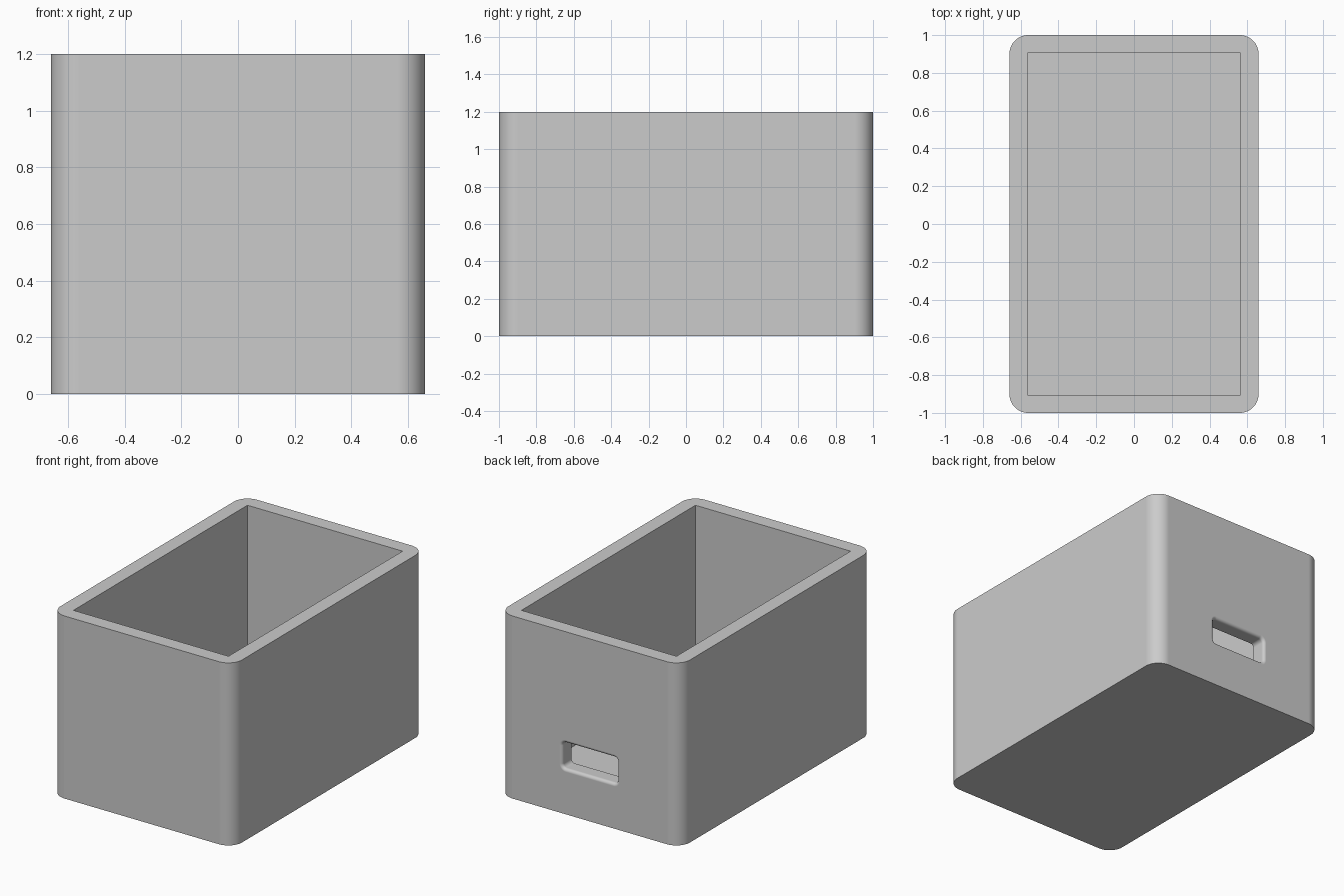
import bpy, bmesh
from math import sin, cos, pi

default = bpy.data.objects.get("Cube")
if default:
    bpy.data.objects.remove(default, do_unlink=True)

WIDTH, DEPTH, HEIGHT = 1.32, 2.0, 1.2
WALL, FLOOR, CORNER = 0.096, 0.1, 0.1

grey = bpy.data.materials.new("plain_grey")
grey.use_nodes = True
colour = (0.6, 0.6, 0.6, 1)
grey.diffuse_color = colour
grey.node_tree.nodes["Principled BSDF"].inputs["Base Color"].default_value = colour


def rounded_rect(w, h, r, steps=8):
    """Counter-clockwise outline of a rectangle with round corners."""
    pts = []
    for i, (sx, sy) in enumerate(((1, 1), (-1, 1), (-1, -1), (1, -1))):
        for k in range(steps + 1):
            a = (i + k / steps) * pi / 2
            pts.append((sx * (w / 2 - r) + r * cos(a), sy * (h / 2 - r) + r * sin(a)))
    return pts


def loft(name, rings):
    """Closed solid through a series of matching rings."""
    bm = bmesh.new()
    loops = [[bm.verts.new(p) for p in ring] for ring in rings]
    for a, b in zip(loops, loops[1:]):
        for i in range(len(a)):
            j = (i + 1) % len(a)
            bm.faces.new((a[i], a[j], b[j], b[i]))
    bm.faces.new(loops[0])
    bm.faces.new(loops[-1])
    bmesh.ops.recalc_face_normals(bm, faces=bm.faces)
    mesh = bpy.data.meshes.new(name)
    bm.to_mesh(mesh)
    bm.free()
    mesh.materials.append(grey)
    obj = bpy.data.objects.new(name, mesh)
    bpy.context.collection.objects.link(obj)
    return obj


# Outer body with rounded vertical corners
outline = rounded_rect(WIDTH, DEPTH, CORNER, 12)
box = loft("open_box", [[(x, y, z) for x, y in outline] for z in (0, HEIGHT)])

# Square-cornered cavity
hx, hy = WIDTH / 2 - WALL, DEPTH / 2 - WALL
square = [(hx, hy), (-hx, hy), (-hx, -hy), (hx, -hy)]
cavity = loft("cavity_cutter", [[(x, y, z) for x, y in square] for z in (FLOOR, HEIGHT + 0.2)])

# Slot through the back wall, flaring into a rounded outer lip
LIP = 0.02
back = DEPTH / 2
sections = [(back - 0.2, 0)]
for k in range(7):
    a = k / 6 * pi / 2
    sections.append((back - LIP + LIP * sin(a), LIP * (1 - cos(a))))
sections.append((back + 0.1, LIP))
slot = loft("slot_cutter", [
    [(x, y, z + 0.383) for x, z in rounded_rect(0.4 + 2 * g, 0.17 + 2 * g, 0.025 + g)]
    for y, g in sections])

# Cut both, then shade
bpy.ops.object.select_all(action="DESELECT")
bpy.context.view_layer.objects.active = box
box.select_set(True)
for cutter in (cavity, slot):
    mod = box.modifiers.new(cutter.name, "BOOLEAN")
    mod.operation = "DIFFERENCE"
    mod.solver = "EXACT"
    mod.object = cutter
    bpy.ops.object.modifier_apply(modifier=mod.name)
    bpy.data.objects.remove(cutter, do_unlink=True)
bpy.ops.object.shade_smooth_by_angle(angle=pi / 6)
normals = box.modifiers.new("flat_wall_normals", "WEIGHTED_NORMAL")
normals.keep_sharp = True
